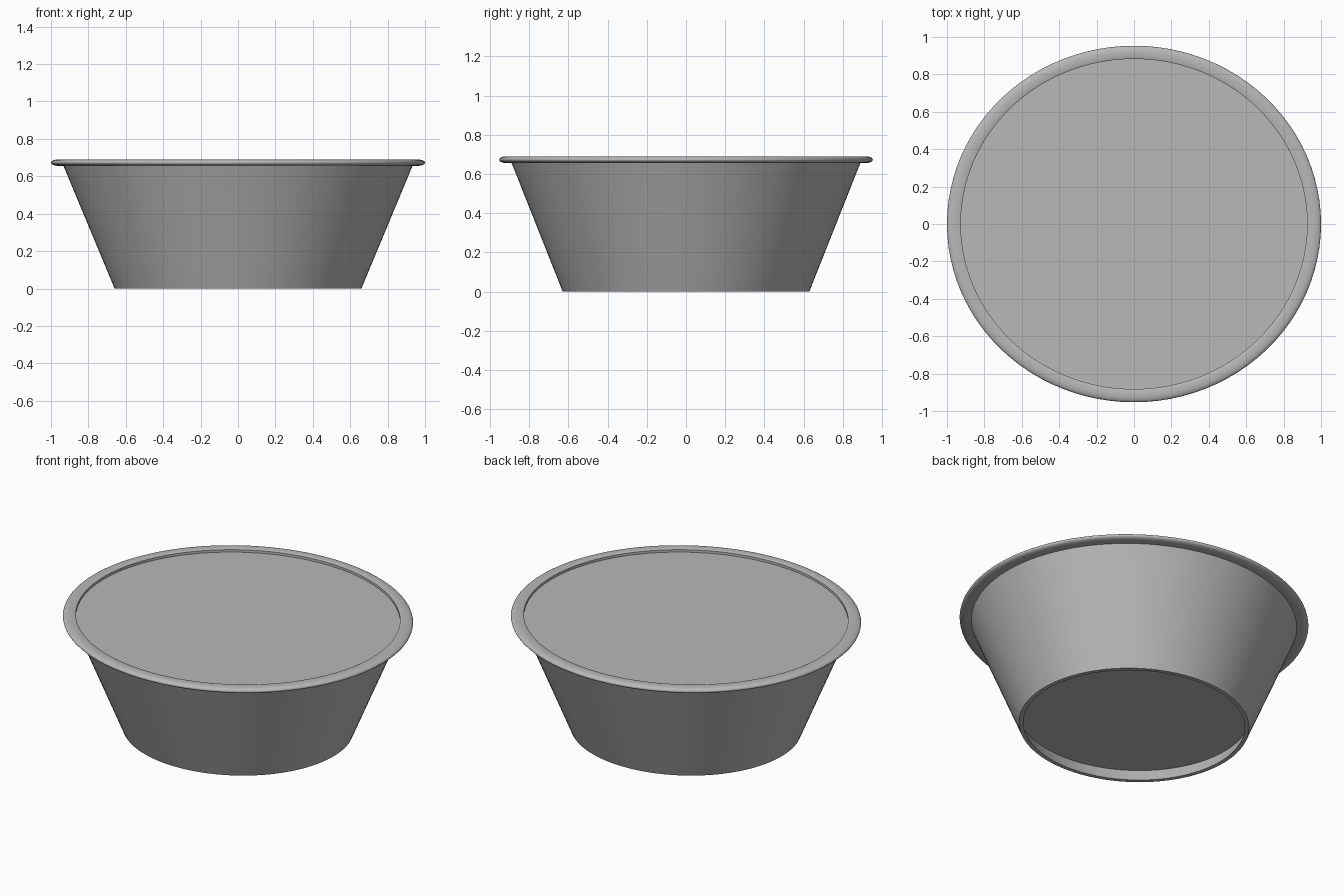
import bpy
import bmesh
from math import sin, cos, pi, radians

if "Cube" in bpy.data.objects:
    bpy.data.objects.remove(bpy.data.objects["Cube"], do_unlink=True)

SEGMENTS = 96
OVAL = 0.953          # depth of the oval relative to its width

grey = bpy.data.materials.new("plain grey")
grey.use_nodes = True
grey.diffuse_color = (0.48, 0.48, 0.48, 1)
grey.node_tree.nodes["Principled BSDF"].inputs["Base Color"].default_value = (0.48, 0.48, 0.48, 1)


def finish(name, bm):
    """Turn a bmesh into a smooth-shaded object with sharp edges kept."""
    bmesh.ops.recalc_face_normals(bm, faces=bm.faces)
    mesh = bpy.data.meshes.new(name)
    bm.to_mesh(mesh)
    bm.free()
    mesh.materials.append(grey)
    obj = bpy.data.objects.new(name, mesh)
    bpy.context.collection.objects.link(obj)
    bpy.ops.object.select_all(action="DESELECT")
    obj.select_set(True)
    bpy.context.view_layer.objects.active = obj
    bpy.ops.object.shade_smooth_by_angle(angle=radians(35))
    return obj


def oval_ring(name, profile):
    """Sweep a closed (radius, height) profile around the oval."""
    bm = bmesh.new()
    rings = []
    for i in range(SEGMENTS):
        a = 2 * pi * i / SEGMENTS
        rings.append([bm.verts.new((r * cos(a), r * sin(a) * OVAL, z)) for r, z in profile])
    n = len(profile)
    for i, ring in enumerate(rings):
        following = rings[(i + 1) % SEGMENTS]
        for j in range(n):
            k = (j + 1) % n
            bm.faces.new((ring[j], following[j], following[k], ring[k]))
    return finish(name, bm)


def oval_panel(name, radius, bottom, top):
    """Flat oval slab between two heights."""
    bm = bmesh.new()
    bmesh.ops.create_cone(bm, cap_ends=True, segments=SEGMENTS,
                          radius1=radius, radius2=radius, depth=top - bottom)
    for v in bm.verts:
        v.co.y *= OVAL
        v.co.z += (top + bottom) / 2
    return finish(name, bm)


# Flared wall with an open foot
oval_ring("tub_wall", [(0.66, 0), (0.937, 0.665), (0.912, 0.665), (0.635, 0)])

# Rolled rim: straight inner edge, rounded outer lip
lip = [(0.962 + 0.038 * cos(t), 0.673 + 0.017 * sin(t))
       for t in (pi / 2 - pi * i / 12 for i in range(13))]
oval_ring("rolled_rim", [(0.926, 0.656), (0.926, 0.686), (0.936, 0.69)] + lip)

# Recessed top panel and raised underside
oval_panel("top_panel", 0.927, 0.66, 0.671)
oval_panel("base_panel", 0.672, 0.08, 0.10)
